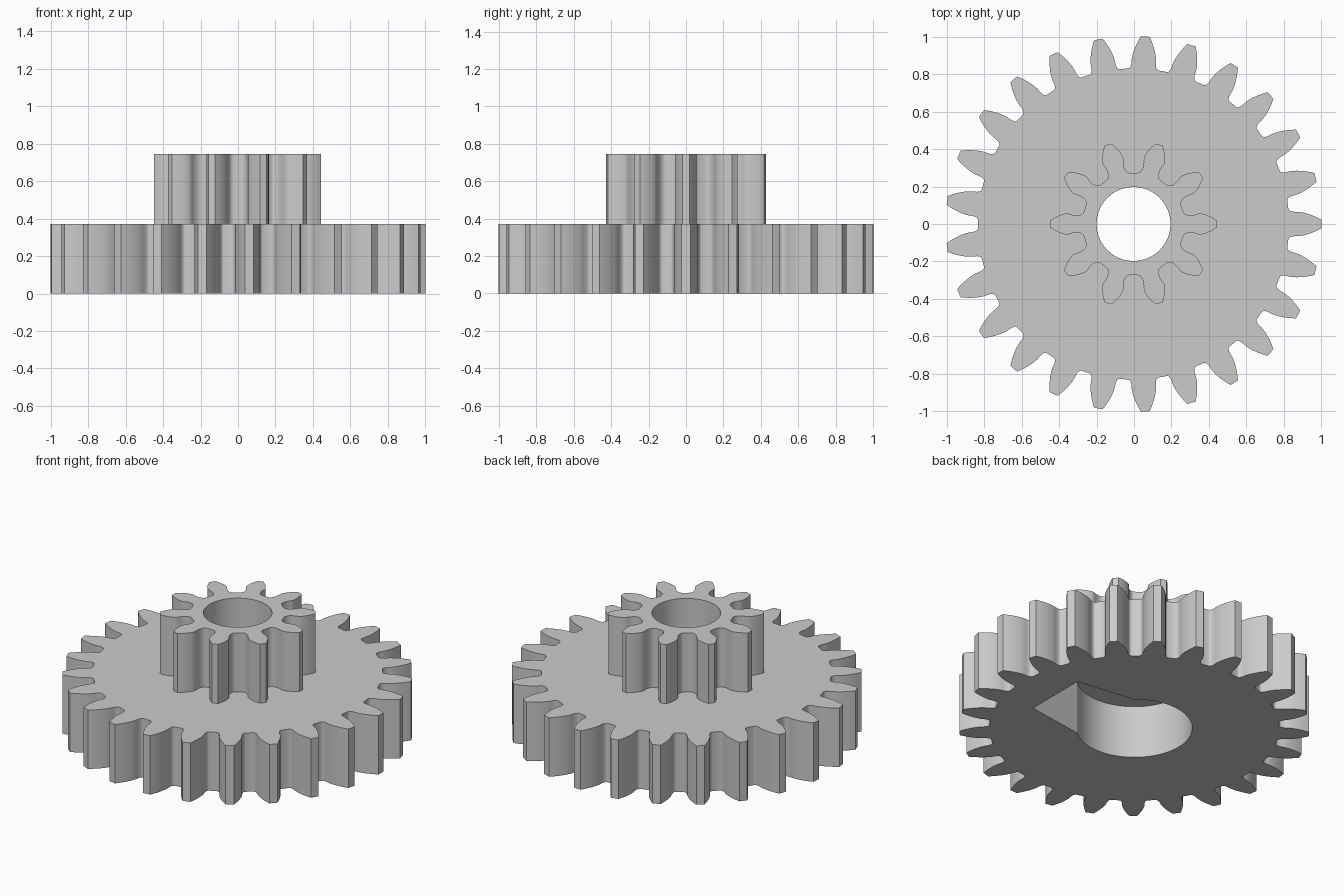
import bpy, bmesh
from math import pi, sin, cos, tan, acos, atan2, sqrt, radians

cube = bpy.data.objects.get("Cube")
if cube:
    bpy.data.objects.remove(cube, do_unlink=True)

MODULE = 0.07426
PRESSURE = radians(20)
BACKLASH = 0.003
CENTRE_X = -0.0025
MID_Z, TOP_Z = 0.372, 0.745

grey = bpy.data.materials.new("plain grey")
grey.use_nodes = True
grey.diffuse_color = (0.6, 0.6, 0.6, 1)
grey.node_tree.nodes["Principled BSDF"].inputs["Base Color"].default_value = grey.diffuse_color


def polar(r, a):
    return r * cos(a), r * sin(a)


def gear_outline(teeth, steps=16):
    """Involute teeth with undercut roots, first tooth on +x."""
    pitch = MODULE * teeth / 2
    base = pitch * cos(PRESSURE)
    tip = pitch + MODULE
    depth = 1.32 * MODULE
    root = pitch - depth
    floor = pi * MODULE / 4 - depth * tan(PRESSURE) + BACKLASH
    flank = []
    for i in range(steps + 1):
        r = root + (tip - root) * (i / steps) ** 1.5
        u = sqrt(max(0, r * r - root * root))
        gap = atan2(u, root) - (u - floor) / pitch
        if r > base:
            a = acos(base / r)
            half = pi / (2 * teeth) + tan(PRESSURE) - PRESSURE - (tan(a) - a) - BACKLASH / pitch
            gap = max(gap, pi / teeth - half)
        flank.append((r, pi / teeth - gap))
    points = []
    for k in range(teeth):
        mid = 2 * pi * k / teeth
        points += [polar(r, mid - h) for r, h in flank]
        points += [polar(r, mid + h) for r, h in reversed(flank)]
    return points


def prism(name, outline, z0, z1):
    bm = bmesh.new()
    face = bm.faces.new([bm.verts.new((x + CENTRE_X, y, z0)) for x, y in outline])
    top = bmesh.ops.extrude_face_region(bm, geom=[face])["geom"]
    bmesh.ops.translate(bm, vec=(0, 0, z1 - z0),
                        verts=[v for v in top if isinstance(v, bmesh.types.BMVert)])
    bmesh.ops.recalc_face_normals(bm, faces=bm.faces)
    mesh = bpy.data.meshes.new(name)
    bm.to_mesh(mesh)
    bm.free()
    mesh.materials.append(grey)
    obj = bpy.data.objects.new(name, mesh)
    bpy.context.collection.objects.link(obj)
    return obj


def activate(obj):
    bpy.ops.object.select_all(action='DESELECT')
    obj.select_set(True)
    bpy.context.view_layer.objects.active = obj


def cut(obj, cutter):
    mod = obj.modifiers.new("cut", 'BOOLEAN')
    mod.operation = 'DIFFERENCE'
    mod.solver = 'EXACT'
    mod.object = cutter
    activate(obj)
    bpy.ops.object.modifier_apply(modifier=mod.name)


# Two stacked gears
large_gear = prism("large_gear", gear_outline(25), 0, MID_Z)
small_gear = prism("small_gear", gear_outline(10), MID_Z, TOP_Z)

# Shaft bore through both gears
bore = prism("bore_cutter", [polar(0.197, 2 * pi * i / 96) for i in range(96)], -0.1, 1)

# Pocket underneath: round recess with a tapered arm slot towards +x
start = radians(49)
arc = [polar(0.332, start + (2 * pi - 2 * start) * i / 72) for i in range(73)]
pocket = prism("pocket_cutter", arc + [(0.592, -0.197), (0.592, 0.197)], -0.1, 0.334)

cut(large_gear, pocket)
cut(large_gear, bore)
cut(small_gear, bore)
for cutter in (bore, pocket):
    bpy.data.objects.remove(cutter, do_unlink=True)

for gear in (large_gear, small_gear):
    activate(gear)
    bpy.ops.object.shade_smooth_by_angle(angle=radians(30))
